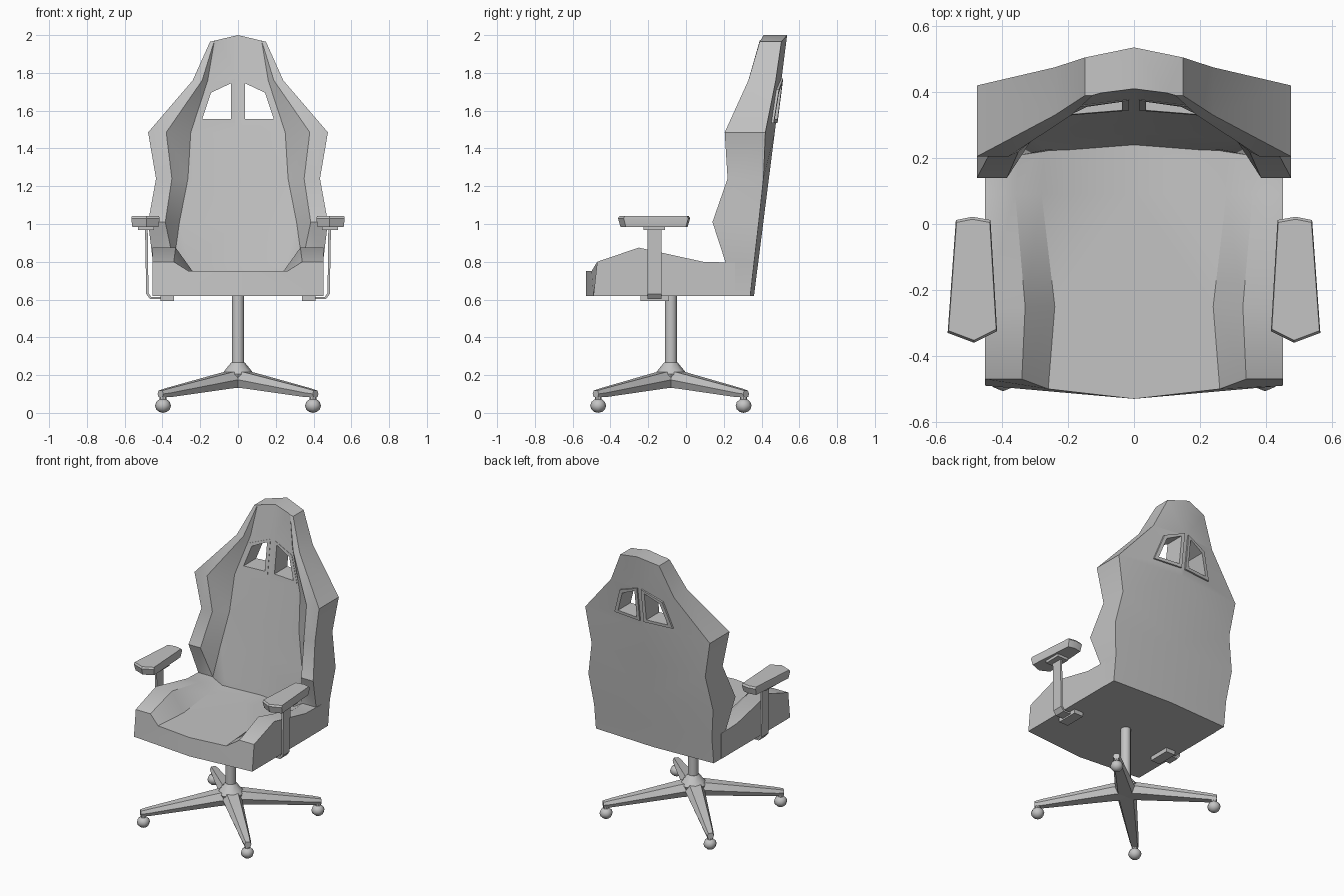
import bpy, bmesh, math
from mathutils import Vector

cube = bpy.data.objects.get("Cube")
if cube:
    bpy.data.objects.remove(cube, do_unlink=True)

grey = bpy.data.materials.new("plain_grey")
grey.use_nodes = True
grey.diffuse_color = (0.55, 0.55, 0.55, 1)
bsdf = next(n for n in grey.node_tree.nodes if n.type == "BSDF_PRINCIPLED")
bsdf.inputs["Base Color"].default_value = grey.diffuse_color


def finish(name, bm, angle=30, triangulate=False):
    bmesh.ops.remove_doubles(bm, verts=bm.verts, dist=0.0001)
    bmesh.ops.recalc_face_normals(bm, faces=bm.faces)
    if triangulate:
        bmesh.ops.triangulate(bm, faces=bm.faces)
    mesh = bpy.data.meshes.new(name)
    bm.to_mesh(mesh)
    bm.free()
    mesh.materials.append(grey)
    obj = bpy.data.objects.new(name, mesh)
    bpy.context.collection.objects.link(obj)
    smooth(obj, angle)
    return obj


def smooth(obj, angle):
    bpy.ops.object.select_all(action="DESELECT")
    obj.select_set(True)
    bpy.context.view_layer.objects.active = obj
    bpy.ops.object.shade_smooth_by_angle(angle=math.radians(angle))


def loft(name, rings, loop=False, angle=30):
    """Skin closed rings in order; cap the ends unless the rings form a loop."""
    bm = bmesh.new()
    rows = [[bm.verts.new(p) for p in ring] for ring in rings]
    pairs = list(zip(rows, rows[1:])) + ([(rows[-1], rows[0])] if loop else [])
    for a, b in pairs:
        for i in range(len(a)):
            j = (i + 1) % len(a)
            bm.faces.new((a[i], a[j], b[j], b[i]))
    if not loop:
        bm.faces.new(rows[0])
        bm.faces.new(rows[-1])
    return finish(name, bm, angle)


def mirrored_loft(name, halves, angle, triangulate=False):
    """Skin half sections that start and end on x = 0, on both sides."""
    bm = bmesh.new()
    for s in (1, -1):
        rows = [[bm.verts.new((s * x, y, z)) for x, y, z in h] for h in halves]
        for a, b in zip(rows, rows[1:]):
            for i in range(len(a) - 1):
                bm.faces.new((a[i], a[i + 1], b[i + 1], b[i]))
        bm.faces.new(rows[0])
        bm.faces.new(rows[-1])
    return finish(name, bm, angle, triangulate)


def box(name, x, y, z):
    return loft(name, [[(x[0], y[0], h), (x[1], y[0], h), (x[1], y[1], h), (x[0], y[1], h)] for h in z])


def disc(r, z, n, cy):
    return [(r * math.cos(math.tau * i / n), cy + r * math.sin(math.tau * i / n), z) for i in range(n)]


# Seat cushion with raised side bolsters:
# side y, centre y, bolster height, ridge x, valley x, valley y
FLOOR, CUSHION = 0.62, 0.75
seat = [(-0.49, -0.53, 0.80, 0.34, 0.26, -0.50),
        (-0.25, -0.25, 0.875, 0.33, 0.24, -0.25),
        (0.09, 0.09, 0.80, 0.36, 0.28, 0.09),
        (0.26, 0.26, 0.795, 0.34, 0.27, 0.26)]
halves = []
for y, yc, top, ridge, valley, yv in seat:
    lean = 0.02 if y < -0.4 else 0
    halves.append([(0, yc, FLOOR), (0.452, y, FLOOR), (0.452, y + lean, top),
                   (ridge, y + lean, top), (valley, yv, CUSHION), (0, yc, CUSHION)])
mirrored_loft("seat", halves, 35)


# Backrest: z, side x, side front y, side rear y, ridge x, valley x, valley depth
def front_y(z):
    return 0.24 + 0.136 * (z - 0.75)


def rear_y(z):
    return 0.36 + 0.127 * (z - 0.62)


back = [(0.62, 0.45, 0.24, 0.34, 0.34, 0.26, 0.01),
        (0.795, 0.45, 0.21, 0.36, 0.34, 0.26, 0.02),
        (1.01, 0.476, 0.14, 0.385, 0.385, 0.31, 0.02),
        (1.24, 0.434, 0.22, 0.41, 0.35, 0.265, 0.02),
        (1.485, 0.476, 0.205, 0.42, 0.38, 0.25, 0.02),
        (1.76, 0.24, 0.33, 0.475, 0.19, 0.16, 0.012),
        (1.965, 0.148, 0.39, 0.505, 0.125, 0.10, 0.008)]
halves = []
for z, x, yf, yr, ridge, valley, depth in back:
    peak = 0.035 if z > 1.9 else 0
    zc = z + peak
    halves.append([(0, rear_y(zc), zc), (x, yr, z), (x, yf, z),
                   (ridge, yf, z + peak * (1 - ridge / x)),
                   (valley, front_y(z) - depth, z + peak * (1 - valley / x)),
                   (0, front_y(zc), zc)])
backrest = mirrored_loft("backrest", halves, 35, triangulate=True)

# Two openings in the backrest, each lined with a frame
inner = [(0.037, 1.555), (0.19, 1.555), (0.143, 1.695), (0.037, 1.745)]
outer = [(0.015, 1.535), (0.222, 1.535), (0.162, 1.712), (0.015, 1.77)]
middle = [((a + c) / 2, (b + d) / 2) for (a, b), (c, d) in zip(inner, outer)]
for side, s in (("left", 1), ("right", -1)):
    cutter = loft("opening_cutter", [[(s * x, y, z) for x, z in middle] for y in (0, 1)])
    cutter.hide_render = True
    mod = backrest.modifiers.new("opening", "BOOLEAN")
    mod.operation, mod.solver, mod.object = "DIFFERENCE", "EXACT", cutter
    bpy.ops.object.select_all(action="DESELECT")
    backrest.select_set(True)
    bpy.context.view_layer.objects.active = backrest
    bpy.ops.object.modifier_apply(modifier=mod.name)
    bpy.data.objects.remove(cutter, do_unlink=True)
    rings = []
    for (xo, zo), (xi, zi) in zip(outer, inner):
        rings.append([(s * x, y, z) for x, y, z in (
            (xo, front_y(zo) - 0.08 * xo - 0.002, zo), (xo, rear_y(zo) - 0.1 * xo + 0.01, zo),
            (xi, rear_y(zi) - 0.1 * xi + 0.01, zi), (xi, front_y(zi) - 0.08 * xi - 0.002, zi))])
    loft("opening_frame_" + side, rings, loop=True)
smooth(backrest, 35)

# Armrests: pad, plate, bent strip post and under-seat bracket
pad = [(0.54, 0.012), (0.49, 0.022), (0.435, 0.012), (0.415, -0.325), (0.485, -0.36), (0.565, -0.33)]
strip = [(0.492, 0.97), (0.486, 0.63), (0.465, 0.602), (0.36, 0.602)]
strip_in = [(0.478, 0.97), (0.474, 0.635), (0.459, 0.613), (0.36, 0.613)]
for side, s in (("left", 1), ("right", -1)):
    centre = Vector((0.49, -0.17))
    rings = []
    for k, z in ((0.93, 0.985), (1, 1.03), (0.96, 1.042)):
        pts = [centre + (Vector(p) - centre) * k for p in pad]
        rings.append([(s * p.x, p.y, z) for p in pts])
    loft("armrest_pad_" + side, rings)
    box("armrest_plate_" + side, (s * 0.445, s * 0.53), (-0.225, -0.11), (0.967, 0.99))
    loft("armrest_post_" + side,
         [[(s * xo, -0.205, zo), (s * xo, -0.13, zo), (s * xi, -0.13, zi), (s * xi, -0.205, zi)]
          for (xo, zo), (xi, zi) in zip(strip, strip_in)])
    box("armrest_bracket_" + side, (s * 0.34, s * 0.41), (-0.24, -0.09), (0.592, 0.625))

# Gas column and hub
BASE_Y = -0.08
loft("column", [disc(0.033, z, 10, BASE_Y) for z in (0.24, 0.63)], angle=40)
loft("hub", [disc(r, z, 8, BASE_Y) for r, z in ((0.06, 0.135), (0.085, 0.205), (0.07, 0.225), (0.035, 0.268))], angle=40)

# Four diagonal legs with casters
sections = [(0.0, 0.065, 0.04, 0.135, 0.222), (0.08, 0.06, 0.035, 0.13, 0.215),
            (0.52, 0.028, 0.018, 0.083, 0.13), (0.572, 0.022, 0.014, 0.083, 0.118)]
for i, (sx, sy) in enumerate(((1, -1), (1, 1), (-1, 1), (-1, -1)), 1):
    along = Vector((sx * 0.397, sy * 0.385, 0)).normalized()
    across = Vector((-along.y, along.x, 0))
    base = Vector((0, BASE_Y, 0))
    rings = []
    for r, wide, narrow, low, high in sections:
        mid = base + along * r
        rings.append([mid + across * w + Vector((0, 0, z)) for w, z in
                      ((-wide * 0.7, low), (wide * 0.7, low), (wide, (low + high) / 2),
                       (narrow, high), (-narrow, high), (-wide, (low + high) / 2))])
    loft(f"leg_{i}", rings)
    foot = base + along * 0.553
    stem = loft(f"caster_stem_{i}", [disc(0.018, z, 8, 0) for z in (0.05, 0.1)], angle=40)
    stem.location = foot
    bm = bmesh.new()
    bmesh.ops.create_uvsphere(bm, u_segments=8, v_segments=6, radius=0.042)
    bmesh.ops.scale(bm, vec=(1, 1, 0.9), verts=bm.verts)
    wheel = finish(f"caster_{i}", bm, 50)
    wheel.location = foot + Vector((0, 0, 0.038))
